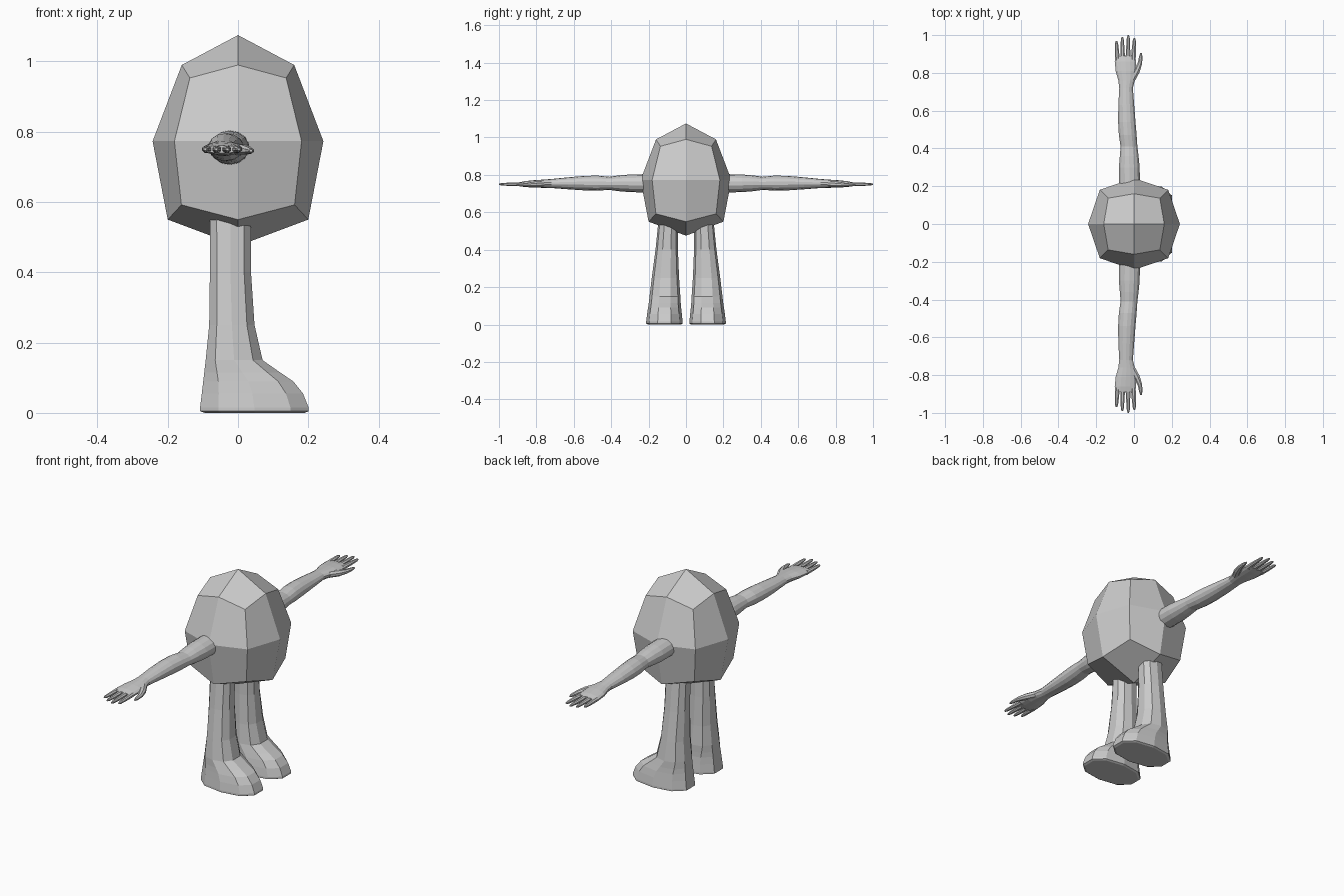
import bpy, bmesh
from math import sin, cos, pi, copysign
from mathutils import Vector


def finish(name, bm, mirror=False):
    bmesh.ops.recalc_face_normals(bm, faces=bm.faces)
    me = bpy.data.meshes.new(name)
    bm.to_mesh(me)
    bm.free()
    ob = bpy.data.objects.new(name, me)
    bpy.context.collection.objects.link(ob)
    if mirror:
        m = ob.modifiers.new("mirror", "MIRROR")
        m.use_axis = (False, True, False)
    return ob


def loft(bm, rings):
    """Skin a list of equal-length point rings and cap both ends."""
    vs = [[bm.verts.new(p) for p in r] for r in rings]
    n = len(vs[0])
    for a, b in zip(vs, vs[1:]):
        for i in range(n):
            j = (i + 1) % n
            bm.faces.new((a[i], a[j], b[j], b[i]))
    bm.faces.new(vs[0])
    bm.faces.new(vs[-1][::-1])


def oval(n, power=1.0):
    pts = []
    for i in range(n):
        a = 2 * pi * (i + 0.5) / n
        c, s = cos(a), sin(a)
        pts.append((copysign(abs(c) ** power, c), copysign(abs(s) ** power, s)))
    mx, my = max(p[0] for p in pts), max(p[1] for p in pts)
    return [(x / mx, y / my) for x, y in pts]


# Egg body: a cube split once per side and rounded
bm = bmesh.new()
bmesh.ops.create_cube(bm, size=2)
bmesh.ops.subdivide_edges(bm, edges=bm.edges[:], cuts=1, use_grid_fill=True)
# (layer, number of side axes used): (radius per axis, height)
shape = {(1, 0): (0, 1.075), (1, 1): (0.16, 0.99), (1, 2): (0.137, 0.953),
         (0, 1): (0.243, 0.773), (0, 2): (0.181, 0.773),
         (-1, 0): (0, 0.475), (-1, 1): (0.2, 0.55), (-1, 2): (0.161, 0.592)}
for v in bm.verts:
    x, y, z = (round(c) for c in v.co)
    r, h = shape[(z, abs(x) + abs(y))]
    v.co = (x * r, y * r, h)
finish("body", bm)

# Legs with feet pointing to +x: z, x0, x1, y0, y1
leg = [(0.58, -0.08, 0.036, 0.045, 0.145), (0.40, -0.08, 0.037, 0.043, 0.163),
       (0.25, -0.082, 0.047, 0.037, 0.183), (0.15, -0.092, 0.07, 0.030, 0.195),
       (0.115, -0.096, 0.12, 0.028, 0.199), (0.09, -0.099, 0.157, 0.026, 0.203),
       (0.055, -0.103, 0.185, 0.022, 0.208), (0.015, -0.108, 0.201, 0.018, 0.213),
       (0.005, -0.108, 0.201, 0.018, 0.213), (0.0, -0.095, 0.19, 0.027, 0.204)]
bm = bmesh.new()
loft(bm, [[((x0 + x1) / 2 + (x1 - x0) / 2 * u, (y0 + y1) / 2 + (y1 - y0) / 2 * v, z)
           for u, v in oval(10, 0.85)] for z, x0, x1, y0, y1 in leg])
finish("legs", bm, True)

# Arms and palms: y, x0, x1, z centre, half thickness
arm = [(0.17, -0.078, 0.032, 0.755, 0.050), (0.30, -0.080, 0.030, 0.755, 0.047),
       (0.36, -0.075, 0.024, 0.755, 0.042), (0.41, -0.071, 0.018, 0.755, 0.035),
       (0.47, -0.080, 0.014, 0.756, 0.040), (0.54, -0.084, 0.008, 0.756, 0.039),
       (0.63, -0.083, 0.001, 0.755, 0.032), (0.72, -0.078, -0.006, 0.754, 0.024),
       (0.76, -0.083, 0.004, 0.753, 0.022), (0.81, -0.097, 0.012, 0.752, 0.020),
       (0.86, -0.102, 0.010, 0.751, 0.016), (0.89, -0.101, 0.008, 0.750, 0.011)]
bm = bmesh.new()
loft(bm, [[((x0 + x1) / 2 + (x1 - x0) / 2 * u, y, z + h * v) for u, v in oval(14)]
          for y, x0, x1, z, h in arm])
finish("arms", bm, True)

# Fingers and thumb: tapered tubes along short paths
bm = bmesh.new()


def digit(path, radii):
    pts = [Vector((x, y, z)) for x, y, z in path]
    rings = []
    for i, (p, r) in enumerate(zip(pts, radii)):
        d = (pts[min(i + 1, len(pts) - 1)] - pts[max(i - 1, 0)]).normalized()
        side = d.cross(Vector((0, 0, 1))).normalized()
        up = side.cross(d)
        rings.append([p + side * r * u + up * r * 0.85 * v for u, v in oval(8)])
    loft(bm, rings)


for xb, xt, tip in ((-0.088, -0.093, 0.970), (-0.060, -0.062, 0.99),
                    (-0.032, -0.030, 1.0), (-0.004, 0.002, 0.985)):
    path = [(xb + (xt - xb) * t, 0.865 + (tip - 0.865) * t, 0.75) for t in (0, 0.5, 0.88, 1)]
    digit(path, (0.013, 0.011, 0.008, 0.004))
digit([(-0.012, 0.765, 0.752), (0.014, 0.81, 0.749), (0.031, 0.85, 0.747),
       (0.036, 0.885, 0.746), (0.037, 0.905, 0.746)], (0.018, 0.017, 0.012, 0.009, 0.004))
finish("fingers", bm, True)
